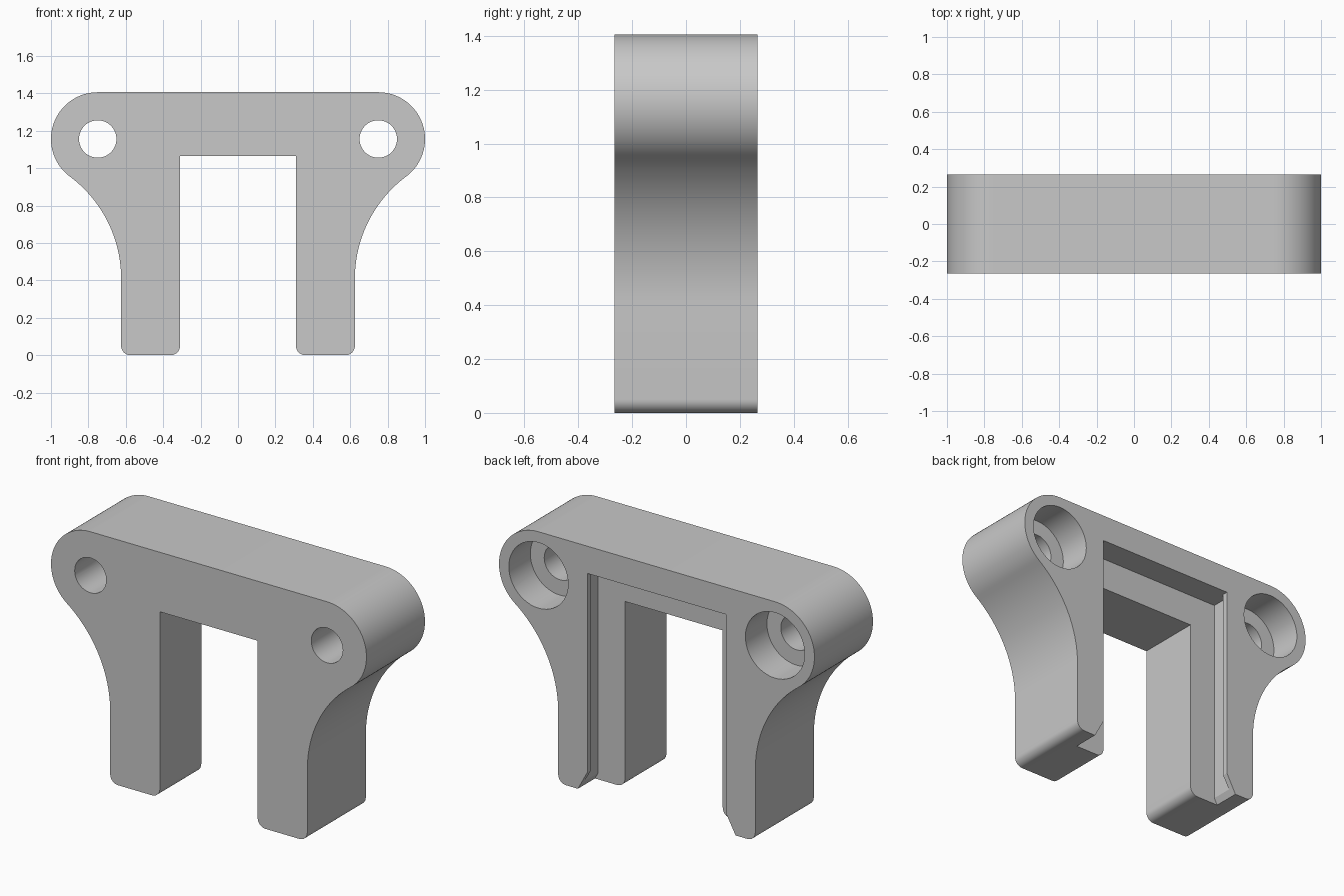
import bpy
import bmesh
from math import sin, cos, pi, radians, atan2, hypot

cube = bpy.data.objects.get("Cube")
if cube:
    bpy.data.objects.remove(cube)

HALF = 0.265                 # half thickness
EAR_X, EAR_Z, EAR_R = 0.75, 1.156, 0.25
LEG_IN, LEG_OUT, FILLET = 0.31, 0.625, 0.05
OPEN_TOP = 1.065
FLOOR = 0.11                 # y of the rear pocket floor
LIP = 0.233                  # y where the side lips begin

gray = bpy.data.materials.new("plain gray")
gray.use_nodes = True
color = (0.58, 0.58, 0.58, 1)
gray.diffuse_color = color
gray.node_tree.nodes["Principled BSDF"].inputs["Base Color"].default_value = color


def arc(cx, cz, r, start, end, n):
    return [(cx + r * cos(start + (end - start) * i / n),
             cz + r * sin(start + (end - start) * i / n)) for i in range(n + 1)]


def extrude(name, points, y0, y1):
    """Solid from an x-z outline, running from y0 to y1."""
    bm = bmesh.new()
    face = bm.faces.new([bm.verts.new((x, y0, z)) for x, z in points])
    grown = bmesh.ops.extrude_face_region(bm, geom=[face])["geom"]
    verts = [v for v in grown if isinstance(v, bmesh.types.BMVert)]
    bmesh.ops.translate(bm, verts=verts, vec=(0, y1 - y0, 0))
    bmesh.ops.recalc_face_normals(bm, faces=bm.faces)
    mesh = bpy.data.meshes.new(name)
    bm.to_mesh(mesh)
    bm.free()
    mesh.materials.append(gray)
    obj = bpy.data.objects.new(name, mesh)
    bpy.context.collection.objects.link(obj)
    return obj


def mirrored(half):
    return half + [(-x, z) for x, z in reversed(half)]


def cut(target, cutter):
    cutter.hide_render = True
    mod = target.modifiers.new("cut", "BOOLEAN")
    mod.operation = "DIFFERENCE"
    mod.solver = "EXACT"
    mod.object = cutter
    bpy.context.view_layer.objects.active = target
    bpy.ops.object.modifier_apply(modifier=mod.name)
    bpy.data.objects.remove(cutter)


# Concave flank: tangent to the round ear and to the straight outer leg
flank_r = 0.68
flank_x = LEG_OUT + flank_r
reach = EAR_R + flank_r
flank_z = EAR_Z - (reach ** 2 - (flank_x - EAR_X) ** 2) ** 0.5
touch = atan2(flank_z - EAR_Z, flank_x - EAR_X)

# Right half of the outline, from the opening down the leg and up to the ear
half = [(LEG_IN, OPEN_TOP)]
half += arc(LEG_IN + FILLET, FILLET, FILLET, pi, 1.5 * pi, 8)
half += arc(LEG_OUT - FILLET, FILLET, FILLET, -pi / 2, 0, 8)
half += arc(flank_x, flank_z, flank_r, pi, touch + pi, 24)
half += arc(EAR_X, EAR_Z, EAR_R, touch, pi / 2, 40)[1:]
bracket = extrude("mounting_bracket", mirrored(half), -HALF, HALF)

# Rear pocket with flared entry at the foot of each leg
pocket = [(0.53, -0.055), (0.44, 0.11), (0.44, 1.25)]
cut(bracket, extrude("pocket_cutter", mirrored(pocket), FLOOR, HALF + 0.1))

# Side slots undercut behind the lips
slot = [(0.48, -0.1), (0.48, 1.25)]
cut(bracket, extrude("slot_cutter", mirrored(slot), FLOOR, LIP))

# Screw holes with counterbores from the rear
for side in (-1, 1):
    for radius, start in ((0.1, -HALF - 0.1), (0.188, HALF - 0.195)):
        ring = arc(side * EAR_X, EAR_Z, radius, 0, 2 * pi, 48)[:-1]
        cut(bracket, extrude("hole_cutter", ring, start, HALF + 0.1))

bpy.ops.object.select_all(action="DESELECT")
bracket.select_set(True)
bpy.context.view_layer.objects.active = bracket
bpy.ops.object.shade_smooth_by_angle(angle=radians(25))
